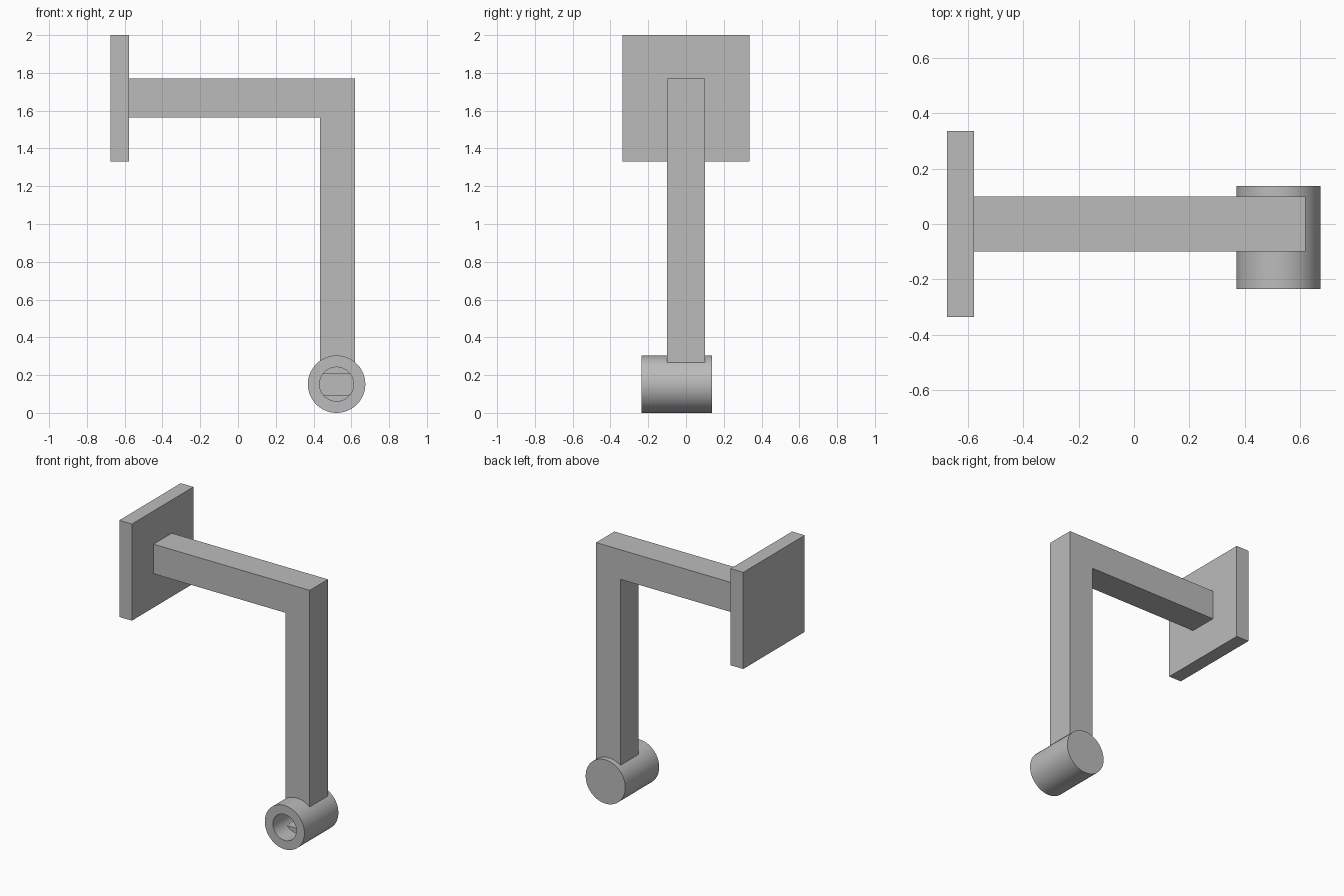
import bpy, bmesh
from math import cos, sin, tau

cube = bpy.data.objects.get("Cube")
if cube:
    bpy.data.objects.remove(cube, do_unlink=True)

grey = bpy.data.materials.new("plain grey")
grey.use_nodes = True
colour = (0.5, 0.5, 0.5, 1)
grey.diffuse_color = colour
grey.node_tree.nodes["Principled BSDF"].inputs["Base Color"].default_value = colour


def prism(name, outline, y0, y1):
    """Extrude an (x, z) outline along y."""
    bm = bmesh.new()
    face = bm.faces.new([bm.verts.new((x, y0, z)) for x, z in outline])
    new = bmesh.ops.extrude_face_region(bm, geom=[face])["geom"]
    moved = [v for v in new if isinstance(v, bmesh.types.BMVert)]
    bmesh.ops.translate(bm, verts=moved, vec=(0, y1 - y0, 0))
    bmesh.ops.recalc_face_normals(bm, faces=bm.faces)
    mesh = bpy.data.meshes.new(name)
    bm.to_mesh(mesh)
    bm.free()
    mesh.materials.append(grey)
    obj = bpy.data.objects.new(name, mesh)
    bpy.context.collection.objects.link(obj)
    return obj


def disc(radius, flat=1.0, sides=64):
    """Circle around the barrel axis, cut to flats above and below."""
    cx, cz = 0.522, 0.152
    ring = [(radius * cos(tau * (i + 0.5) / sides), radius * sin(tau * (i + 0.5) / sides))
            for i in range(sides)]
    return [(cx + x, cz + max(-flat, min(flat, z))) for x, z in ring]


def activate(obj):
    bpy.ops.object.select_all(action="DESELECT")
    obj.select_set(True)
    bpy.context.view_layer.objects.active = obj


def cut(obj, cutter):
    cutter.hide_render = True
    mod = obj.modifiers.new("cut", "BOOLEAN")
    mod.operation = "DIFFERENCE"
    mod.solver = "EXACT"
    mod.object = cutter
    activate(obj)
    bpy.ops.object.modifier_apply(modifier=mod.name)
    bpy.data.objects.remove(cutter, do_unlink=True)


# Square wall plate
prism("wall_plate", [(-0.675, 1.33), (-0.578, 1.33), (-0.578, 2), (-0.675, 2)], -0.337, 0.337)

# Horizontal arm and vertical drop in one angled bar
prism("angled_arm", [(-0.578, 1.565), (0.433, 1.565), (0.433, 0.255),
                     (0.62, 0.255), (0.62, 1.77), (-0.578, 1.77)], -0.1, 0.1)

# Barrel with a round bore that narrows to a flat-sided socket
front, back = -0.235, 0.137
barrel = prism("barrel", disc(0.152), front, back)
cut(barrel, prism("bore_cutter", disc(0.09), front - 0.1, front + 0.13))
cut(barrel, prism("socket_cutter", disc(0.09, 0.056), front - 0.1, front + 0.28))
activate(barrel)
bpy.ops.object.shade_smooth_by_angle()
